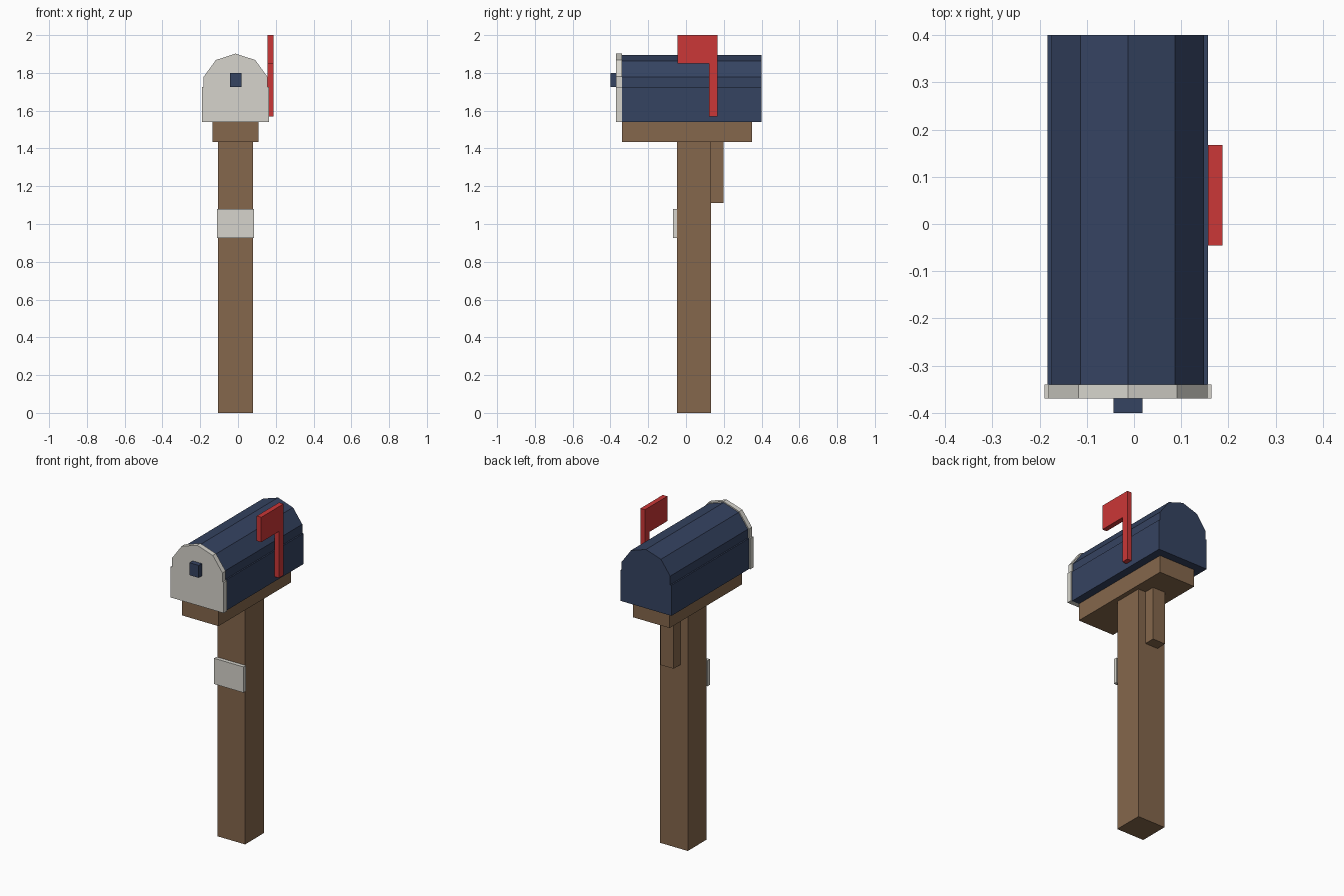
import bpy
import bmesh
import math

if "Cube" in bpy.data.objects:
    bpy.data.objects.remove(bpy.data.objects["Cube"])


def make_material(name, red, green, blue):
    """Material from 8-bit display values, stored as linear."""
    linear = [((c / 255 + 0.055) / 1.055) ** 2.4 for c in (red, green, blue)]
    mat = bpy.data.materials.new(name)
    mat.use_nodes = True
    mat.diffuse_color = (*linear, 1)
    mat.node_tree.nodes["Principled BSDF"].inputs["Base Color"].default_value = (*linear, 1)
    return mat


NAVY = make_material("navy_paint", 53, 67, 97)
WHITE = make_material("off_white", 214, 212, 204)
WOOD = make_material("brown_wood", 133, 103, 76)
RED = make_material("red_paint", 203, 55, 55)


def extrude_profile(name, points, offset, mat):
    """Extrude a closed 3D outline along the offset vector."""
    bm = bmesh.new()
    face = bm.faces.new([bm.verts.new(p) for p in points])
    result = bmesh.ops.extrude_face_region(bm, geom=[face], use_keep_orig=True)
    moved = [g for g in result["geom"] if isinstance(g, bmesh.types.BMVert)]
    bmesh.ops.translate(bm, verts=moved, vec=offset)
    bmesh.ops.recalc_face_normals(bm, faces=bm.faces)
    mesh = bpy.data.meshes.new(name)
    bm.to_mesh(mesh)
    bm.free()
    mesh.materials.append(mat)
    obj = bpy.data.objects.new(name, mesh)
    bpy.context.collection.objects.link(obj)
    return obj


def box(name, x, y, z, mat):
    """Box from its (min, max) range on each axis."""
    base = [(x[0], y[0], z[0]), (x[1], y[0], z[0]), (x[1], y[1], z[0]), (x[0], y[1], z[0])]
    return extrude_profile(name, base, (0, 0, z[1] - z[0]), mat)


CENTER_X, BASE_Z, SPRING_Z = -0.013, 1.54, 1.725


def arched(name, half_width, radius, y, mat):
    """Straight-sided prism topped by the upper part of a decagon."""
    ledge = radius * math.cos(math.radians(18))
    right = [(half_width, BASE_Z), (half_width, SPRING_Z), (ledge, SPRING_Z)]
    for degrees in (18, 54):
        a = math.radians(degrees)
        right.append((radius * math.cos(a), SPRING_Z + radius * math.sin(a)))
    left = [(-px, pz) for px, pz in reversed(right)]
    outline = right + [(0, SPRING_Z + radius)] + left
    points = [(CENTER_X + px, y[0], pz) for px, pz in outline]
    return extrude_profile(name, points, (0, y[1] - y[0], 0), mat)


# Wooden stand
box("post", (-0.105, 0.08), (-0.047, 0.133), (0, 1.435), WOOD)
box("platform", (-0.136, 0.108), (-0.34, 0.35), (1.435, BASE_Z), WOOD)
box("rear_brace", (-0.056, 0.03), (0.133, 0.198), (1.11, 1.435), WOOD)
box("number_plate", (-0.11, 0.085), (-0.07, -0.047), (0.925, 1.08), WHITE)

# Letter box with door and knob
arched("letter_box", 0.17, 0.17, (-0.34, 0.4), NAVY)
arched("door", 0.177, 0.177, (-0.37, -0.34), WHITE)
box("door_knob", (-0.043, 0.018), (-0.4, -0.37), (1.725, 1.8), NAVY)

# Signal flag: stem with a square banner towards the front
flag = [(0.123, 1.57), (0.167, 1.57), (0.167, 2), (-0.046, 2), (-0.046, 1.85), (0.123, 1.85)]
extrude_profile("signal_flag", [(0.157, y, z) for y, z in flag], (0.03, 0, 0), RED)
